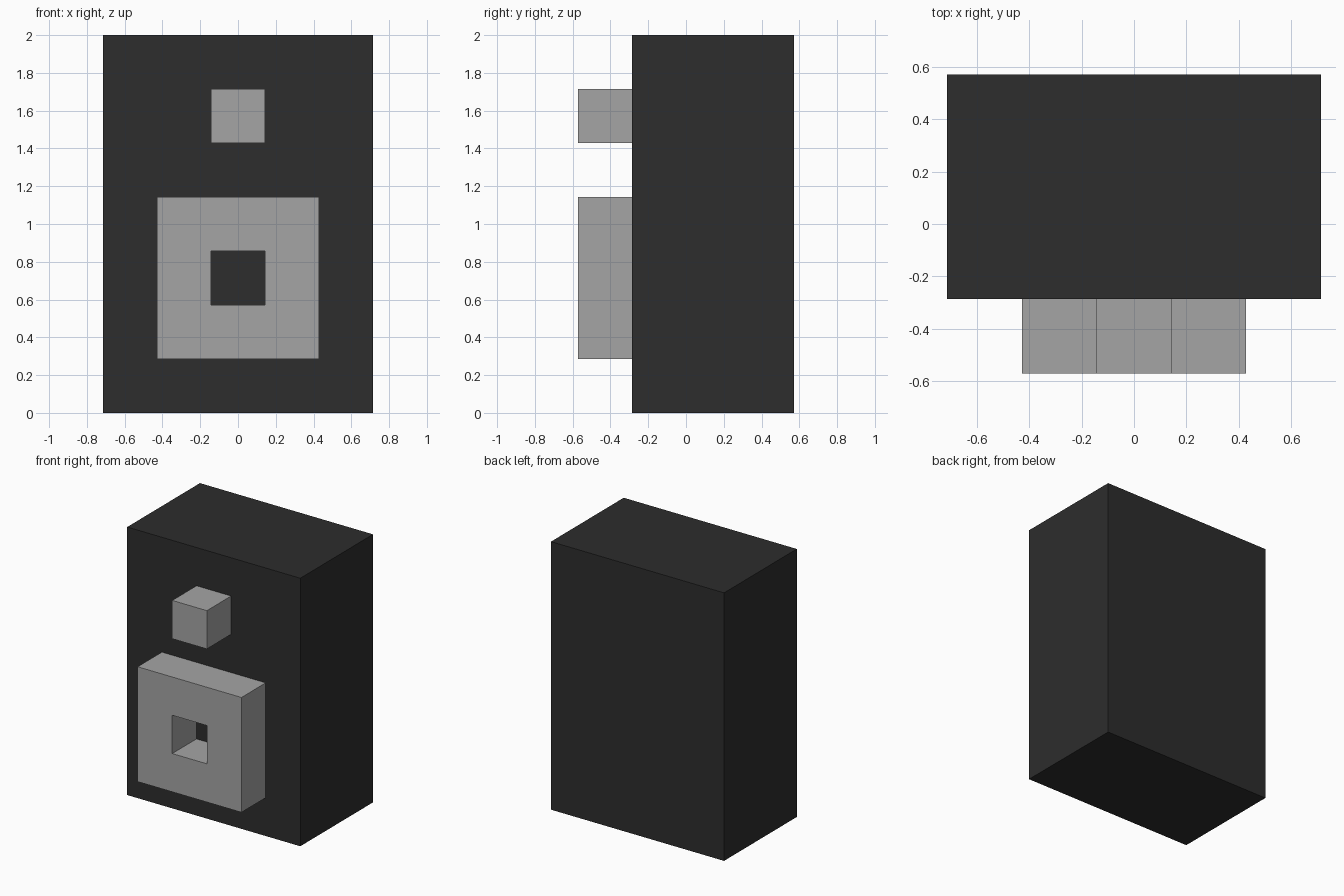
import bpy
import bmesh
from mathutils import Vector

cube = bpy.data.objects.get("Cube")
if cube:
    bpy.data.objects.remove(cube, do_unlink=True)

U = 1 / 7                      # the whole model sits on a grid of this step
FRONT, BACK = -2 * U, 4 * U    # cabinet front and back
RELIEF = 2 * U                 # how far the drivers stand out


def flat_material(name, value):
    mat = bpy.data.materials.new(name)
    mat.use_nodes = True
    colour = (value, value, value, 1)
    mat.diffuse_color = colour
    bsdf = mat.node_tree.nodes["Principled BSDF"]
    bsdf.inputs["Base Color"].default_value = colour
    bsdf.inputs["Roughness"].default_value = 0.8
    return mat


def add_object(name, bm, location, mat):
    bmesh.ops.recalc_face_normals(bm, faces=bm.faces)
    mesh = bpy.data.meshes.new(name)
    bm.to_mesh(mesh)
    bm.free()
    mesh.materials.append(mat)
    obj = bpy.data.objects.new(name, mesh)
    obj.location = location
    bpy.context.collection.objects.link(obj)
    return obj


def add_box(name, size, location, mat):
    bm = bmesh.new()
    bmesh.ops.create_cube(bm, size=1)
    bmesh.ops.scale(bm, vec=Vector(size), verts=bm.verts)
    return add_object(name, bm, location, mat)


def add_square_frame(name, outer, inner, depth, location, mat):
    """Square plate with a square hole, extruded along y."""
    bm = bmesh.new()
    corners = [(-1, -1), (1, -1), (1, 1), (-1, 1)]
    rings = [[bm.verts.new((x * r, -depth / 2, z * r)) for x, z in corners]
             for r in (outer / 2, inner / 2)]
    for i in range(4):
        j = (i + 1) % 4
        bm.faces.new((rings[0][i], rings[0][j], rings[1][j], rings[1][i]))
    result = bmesh.ops.extrude_face_region(bm, geom=bm.faces[:], use_keep_orig=True)
    moved = [v for v in result["geom"] if isinstance(v, bmesh.types.BMVert)]
    bmesh.ops.translate(bm, vec=(0, depth, 0), verts=moved)
    return add_object(name, bm, location, mat)


charcoal = flat_material("charcoal", 0.026)
grey = flat_material("grey", 0.376)

# Cabinet
add_box("cabinet", (10 * U, BACK - FRONT, 14 * U),
        (0, (FRONT + BACK) / 2, 7 * U), charcoal)

# Small upper driver and large lower driver with its open centre
driver_y = FRONT - RELIEF / 2
add_box("upper_driver", (2 * U, RELIEF, 2 * U), (0, driver_y, 11 * U), grey)
add_square_frame("lower_driver", 6 * U, 2 * U, RELIEF, (0, driver_y, 5 * U), grey)
